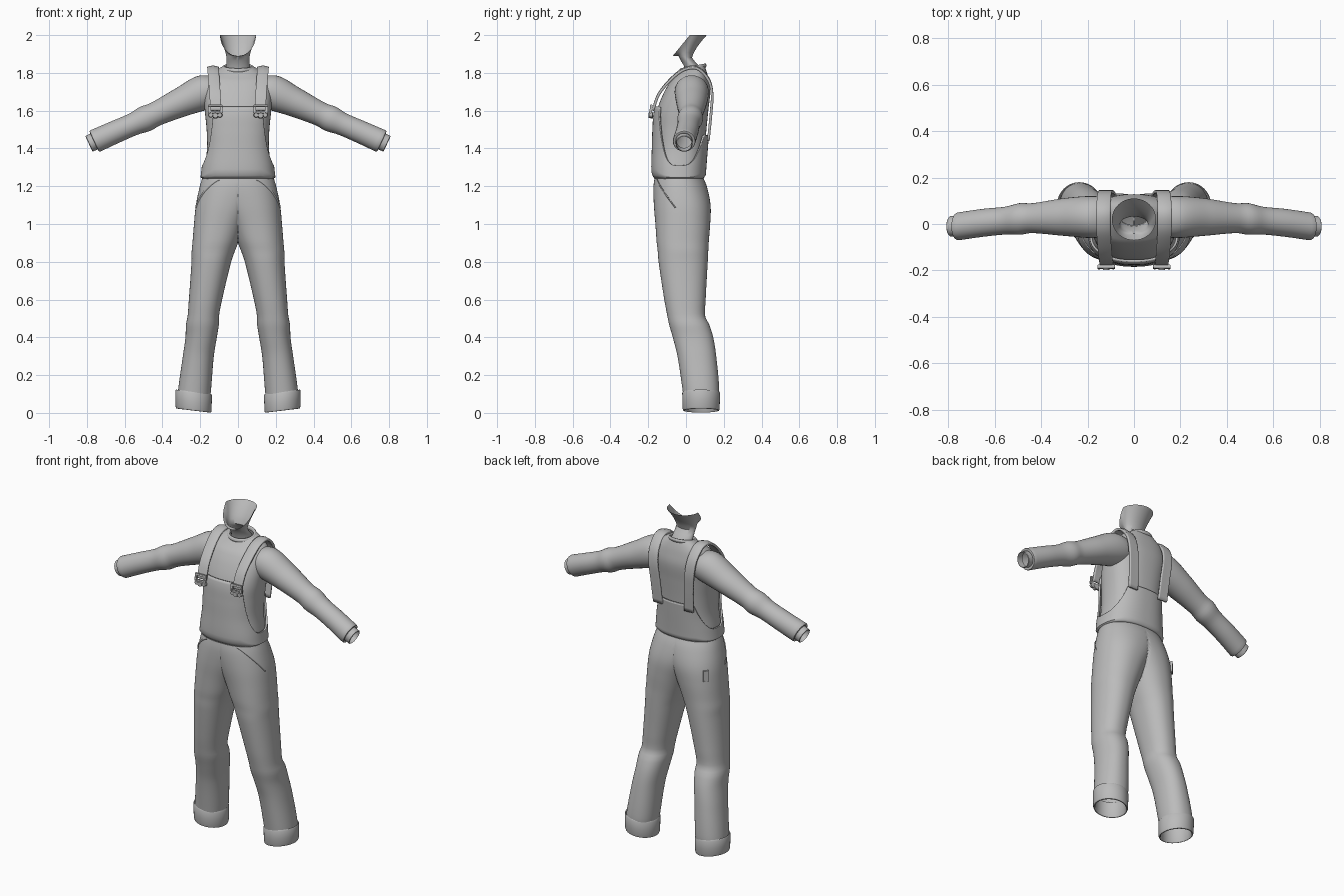
import bpy, bmesh, math
from mathutils import Vector, Matrix

if "Cube" in bpy.data.objects:
    bpy.data.objects.remove(bpy.data.objects["Cube"])

grey = bpy.data.materials.new("cloth_grey")
grey.use_nodes = True
tone = (0.5, 0.5, 0.5, 1)
grey.diffuse_color = tone
grey.node_tree.nodes["Principled BSDF"].inputs["Base Color"].default_value = tone


def sample(keys, t):
    """Smooth interpolation through rows of (t, values...)."""
    i = max(k for k in range(len(keys) - 1) if keys[k][0] <= t or k == 0)
    a, b = keys[i], keys[i + 1]
    p, n = keys[max(i - 1, 0)], keys[min(i + 2, len(keys) - 1)]
    h = b[0] - a[0]
    u = min(max((t - a[0]) / h, 0), 1)
    out = []
    for j in range(1, len(a)):
        ma = (b[j] - p[j]) / (b[0] - p[0]) * h
        mb = (n[j] - a[j]) / (n[0] - a[0]) * h
        out.append(a[j] * (1 + 2 * u) * (1 - u) ** 2 + ma * u * (1 - u) ** 2
                   + b[j] * u * u * (3 - 2 * u) + mb * u * u * (u - 1))
    return out


def oval(a, p):
    c, s = math.cos(a), math.sin(a)
    return math.copysign(abs(c) ** (2 / p), c), math.copysign(abs(s) ** (2 / p), s)


def around(n):
    return [2 * math.pi * i / n for i in range(n)]


def span(a, b, n):
    return [a + (b - a) * i / n for i in range(n + 1)]


def finish(name, bm, mirror=False, thick=0, angle=50):
    bmesh.ops.recalc_face_normals(bm, faces=bm.faces)
    mesh = bpy.data.meshes.new(name)
    bm.to_mesh(mesh)
    bm.free()
    ob = bpy.data.objects.new(name, mesh)
    bpy.context.collection.objects.link(ob)
    mesh.materials.append(grey)
    bpy.ops.object.select_all(action='DESELECT')
    ob.select_set(True)
    bpy.context.view_layer.objects.active = ob
    bpy.ops.object.shade_smooth_by_angle(angle=math.radians(angle))
    if thick:
        m = ob.modifiers.new("thickness", 'SOLIDIFY')
        m.thickness, m.offset = thick, 0
    if mirror:
        m = ob.modifiers.new("mirror", 'MIRROR')
        m.merge_threshold = 0.0005
    return ob


def skin(rows, closed=True):
    """Quads between rows of points."""
    bm = bmesh.new()
    vs = [[bm.verts.new(p) for p in row] for row in rows]
    n = len(rows[0])
    for r, q in zip(vs, vs[1:]):
        for i in range(n if closed else n - 1):
            j = (i + 1) % n
            bm.faces.new((r[i], r[j], q[j], q[i]))
    return bm


# Shirt body: height, half width, front y, back y
TORSO = [(1.24, .183, -.165, .088), (1.3, .176, -.168, .092), (1.4, .164, -.165, .1),
         (1.5, .166, -.162, .108), (1.6, .176, -.153, .118), (1.7, .182, -.115, .128),
         (1.77, .168, -.072, .118), (1.81, .122, -.04, .106), (1.835, .082, -.02, .096)]


def torso(z, a, grow=0):
    rx, f, b = sample(TORSO, z)
    x, y = oval(a, 2.4)
    return Vector((x * (rx + grow), (f + b) / 2 + y * ((b - f) / 2 + grow), z))


def collar_drop(p):
    # neckline sits lower at the front
    k = min(max((p.z - 1.76) / .07, 0), 1)
    return p + Vector((0, 0, k * (p.y - .05) * .2))


rows = [[collar_drop(torso(z, a)) for a in around(64)] for z in span(1.24, 1.835, 40)]
finish("shirt_body", skin(rows))

# Ribbed collar
rows = []
for b in around(10):
    ring = []
    for a in around(48):
        r = .076 + .009 * math.cos(b)
        y = .036 + r * .85 * math.sin(a)
        ring.append((r * math.cos(a), y, 1.828 + .2 * (y - .05) + .012 * math.sin(b)))
    rows.append(ring)
finish("shirt_collar", skin(rows + rows[:1]))

# Sleeves: x, centre z, centre y, radius, depth radius
ARM = [(.08, 1.715, .03, .07, .075), (.17, 1.70, .03, .093, .09), (.3, 1.645, .03, .078, .081),
       (.44, 1.58, .025, .064, .064), (.49, 1.557, .022, .069, .068), (.55, 1.53, .015, .06, .06),
       (.65, 1.487, .005, .06, .06), (.755, 1.44, -.01, .062, .06)]


def arm_ring(x, scale=1, shift=0):
    z, y, r, ry = sample(ARM, x)
    along = Vector((.91, 0, -.42))
    c = Vector((x, y, z)) + along * shift
    return [c + Vector((.42, 0, .91)) * r * scale * math.cos(a)
            + Vector((0, ry * scale * math.sin(a), 0)) for a in around(32)]


rows = [arm_ring(x) for x in span(.08, .755, 44)]
rows += [arm_ring(.755, s, d) for s, d in
         ((.96, .006), (.85, .008), (.74, .004), (.74, .035), (.68, .038), (.66, .0))]
finish("sleeve", skin(rows), mirror=True)

# Neck with flared open rim
rows = []
for z, y, rx, ry in ((1.79, .045, .066, .05), (1.83, .035, .064, .045),
                     (1.86, .012, .061, .039), (1.885, -.004, .061, .036)):
    rows.append([Vector((rx * math.sin(a), y - ry * math.cos(a),
                         z + .12 * ry * math.cos(a))) for a in around(40)])
rim = [Vector((.095 * math.sin(a), .02 - .09 * math.cos(a),
               1.89 + .11 * min(1, 1 - math.cos(a)))) for a in around(40)]
base = rows[-1]
for u in span(.2, 1, 5):
    rows.append([Vector((p.x + (q.x - p.x) * u ** 1.2, p.y + (q.y - p.y) * u ** 1.4,
                         p.z + (q.z - p.z) * u)) for p, q in zip(base, rim)])
finish("neck", skin(rows))

# Bib: wraps the shirt, high in front, scooped at the sides, mid height behind
def bib_top(a):
    s = math.sin(a)
    if s < 0:
        return 1.31 + .31 * min(1, -s / .8) ** 3
    return 1.31 + .16 * min(1, s / .8) ** 3


rows = []
for v in span(0, 1, 24):
    row = []
    for a in around(144):
        z = 1.243 + (bib_top(a) - 1.243) * v
        row.append(torso(z, a, .011 - .012 * max(0, 1 - v * 14)))
    rows.append(row)
finish("bib", skin(rows), thick=.01)

# Trousers: height, leg centre x, half width, front y, back y
LEG = [(.05, .235, .083, -.01, .17), (.12, .23, .087, -.018, .176), (.3, .21, .082, -.045, .16),
       (.4, .195, .083, -.07, .144), (.47, .188, .087, -.09, .122), (.51, .184, .083, -.098, .102),
       (.6, .172, .088, -.115, .104), (.8, .141, .105, -.145, .115), (.86, .13, .115, -.15, .118),
       (.9, .12, .121, -.155, .12), (1, .095, .138, -.162, .128), (1.1, .06, .163, -.17, .13),
       (1.2, .02, .182, -.172, .11), (1.26, 0, .184, -.164, .085)]


def leg(z, a, grow=0):
    cx, rx, f, b = sample(LEG, z)
    x, y = oval(a, 2.2)
    return Vector((max(0, cx + x * (rx + grow)), (f + b) / 2 + y * ((b - f) / 2 + grow), z))


bm = skin([[leg(z, a) for a in around(96)] for z in span(.05, 1.26, 66)])
inner = [f for f in bm.faces if all(v.co.x < 1e-4 for v in f.verts)]
bmesh.ops.delete(bm, geom=inner, context='FACES')
finish("trousers", bm, mirror=True, angle=70)

# Turned-up cuffs
rows = []
for z, s in ((.09, .88), (.108, .91), (.112, .96), (.104, 1), (.06, .99), (.022, .98),
             (.013, .95), (.012, .9), (.018, .86), (.1, .85)):
    rows.append([(.235 + .097 * s * math.cos(a), .08 + .1 * s * math.sin(a),
                  z + .12 * .097 * s * math.cos(a)) for a in around(40)])
finish("trouser_cuff", skin(rows), mirror=True)

# Slanted pocket seams
rows = []
for t in span(0, 1, 16):
    a, z = math.radians(-62 + 50 * t), 1.235 - .15 * t ** 1.3
    c = leg(z, a, .001)
    rows.append([c + Vector((.004 * math.cos(b), .003 * math.sin(b), .004 * math.cos(b)))
                 for b in around(6)])
finish("pocket_seam", skin(rows), mirror=True)

# Shoulder straps: path parameter, x, y, z
STRAP = [(0, .118, -.176, 1.6), (1, .122, -.143, 1.69), (2, .128, -.078, 1.77),
         (3, .132, -.01, 1.822), (4, .132, .06, 1.828), (5, .128, .118, 1.77),
         (6, .122, .138, 1.69), (7, .112, .132, 1.58), (8, .104, .118, 1.44)]
rows = []
for t in span(0, 8, 48):
    c = Vector(sample(STRAP, t))
    rows.append([c + Vector((w, 0, -abs(w) * .25 * math.sin(math.pi * t / 8)))
                 for w in (-.029, -.024, -.02, 0, .02, .024, .029)])
finish("shoulder_strap", skin(rows, False), mirror=True, thick=.014)


# Buckles: frame bars, side knobs and lower button
def bar(bm, loc, size):
    m = Matrix.Translation(loc) @ Matrix.Rotation(-.2, 4, 'X') @ Matrix.Diagonal((*size, 1))
    geo = bmesh.ops.create_cube(bm, size=1, matrix=m)
    edges = {e for v in geo["verts"] for e in v.link_edges}
    bmesh.ops.bevel(bm, geom=list(edges), offset=.003, segments=2, affect='EDGES')


def knob(bm, loc, r, depth):
    m = Matrix.Translation(loc) @ Matrix.Rotation(math.pi / 2, 4, 'X')
    bmesh.ops.create_cone(bm, cap_ends=True, segments=16, radius1=r, radius2=r * .8,
                          depth=depth, matrix=m)


bm = bmesh.new()
bar(bm, (.12, -.184, 1.626), (.076, .014, .014))
bar(bm, (.12, -.186, 1.592), (.05, .012, .012))
for side in (-1, 1):
    bar(bm, (.12 + side * .031, -.185, 1.608), (.014, .014, .045))
    knob(bm, (.12 + side * .024, -.186, 1.577), .014, .016)
knob(bm, (.12, -.186, 1.575), .017, .024)
finish("buckle", bm, mirror=True)

# Small fabric loop at the back of one hip
bm = bmesh.new()
spot = leg(1.06, math.radians(42), .004)
turn = Matrix.Translation((-spot.x, spot.y, spot.z)) @ Matrix.Rotation(math.radians(45), 4, 'Z')
for x, z, w, h in ((-.012, 0, .006, .065), (.012, 0, .006, .065),
                   (0, .03, .03, .006), (0, -.03, .03, .006), (0, 0, .024, .06)):
    depth = .012 if w != .024 else .006
    bmesh.ops.create_cube(bm, size=1, matrix=turn @ Matrix.Translation((x, 0, z))
                          @ Matrix.Diagonal((w, depth, h, 1)))
finish("tool_loop", bm)
